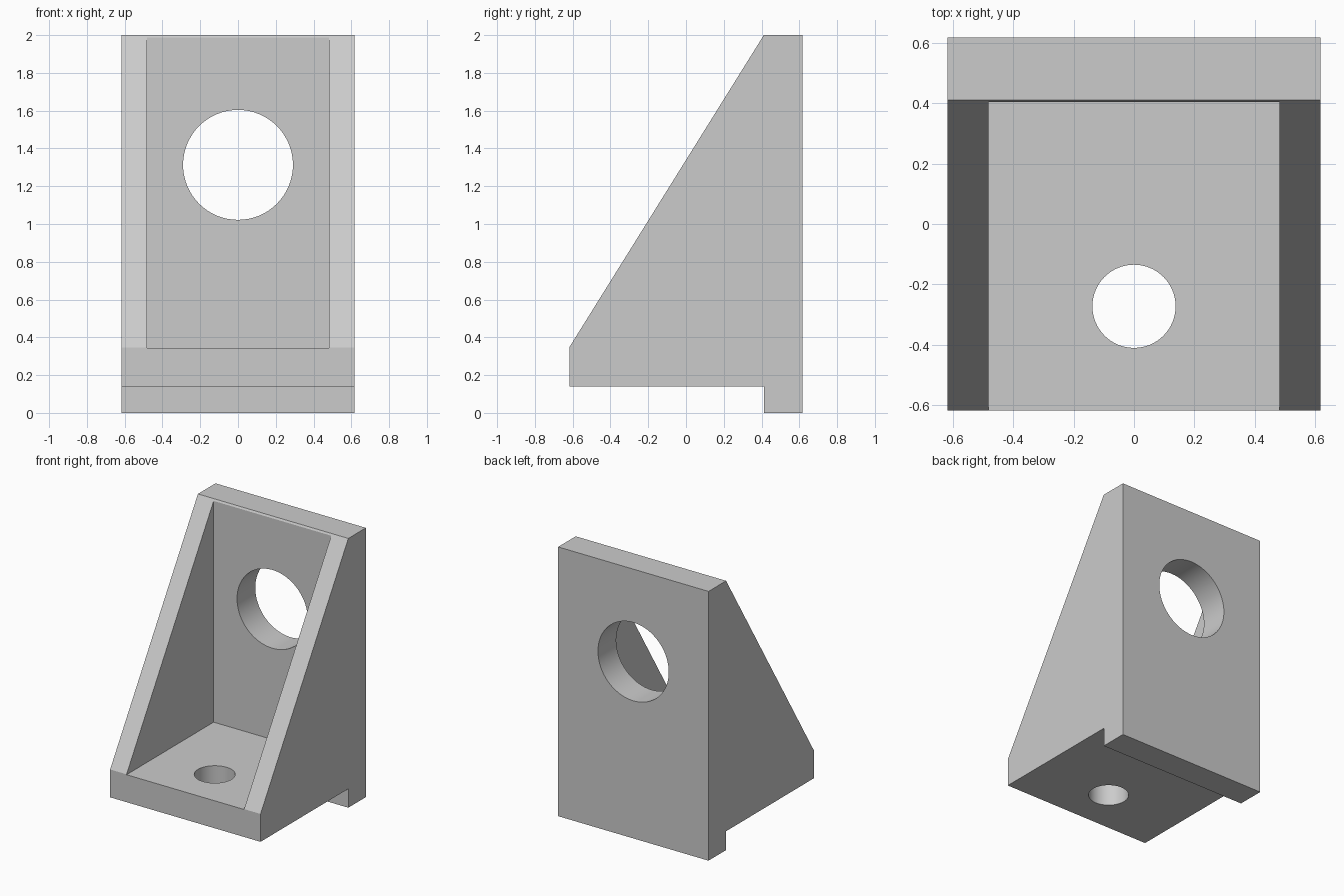
import bpy
import bmesh
import math
from mathutils import Matrix, Vector

if "Cube" in bpy.data.objects:
    bpy.data.objects.remove(bpy.data.objects["Cube"], do_unlink=True)

HALF = 0.618          # half width and half depth
WALL = 0.135          # gusset thickness

grey = bpy.data.materials.new("plain grey")
grey.use_nodes = True
colour = (0.6, 0.6, 0.6, 1)
grey.diffuse_color = colour
grey.node_tree.nodes["Principled BSDF"].inputs["Base Color"].default_value = colour


def make_object(name, bm):
    bmesh.ops.recalc_face_normals(bm, faces=bm.faces)
    mesh = bpy.data.meshes.new(name)
    bm.to_mesh(mesh)
    bm.free()
    mesh.materials.append(grey)
    obj = bpy.data.objects.new(name, mesh)
    bpy.context.collection.objects.link(obj)
    return obj


def extrude_profile(name, points, half_width):
    """Extrude a side profile of (y, z) points across x."""
    bm = bmesh.new()
    face = bm.faces.new([bm.verts.new((-half_width, y, z)) for y, z in points])
    new = bmesh.ops.extrude_face_region(bm, geom=[face])["geom"]
    verts = [v for v in new if isinstance(v, bmesh.types.BMVert)]
    bmesh.ops.translate(bm, verts=verts, vec=(2 * half_width, 0, 0))
    return make_object(name, bm)


def hole_cutter(name, centre, radius, length, axis):
    bm = bmesh.new()
    turn = Vector((0, 0, 1)).rotation_difference(Vector(axis)).to_matrix().to_4x4()
    bmesh.ops.create_cone(bm, cap_ends=True, segments=64, radius1=radius,
                          radius2=radius, depth=length,
                          matrix=Matrix.Translation(centre) @ turn)
    return make_object(name, bm)


# Bracket body: back plate with lower lip, base plate and sloping sides
bracket = extrude_profile("angle_bracket", [
    (-HALF, 0.14), (0.412, 0.14), (0.412, 0), (HALF, 0),
    (HALF, 2), (0.412, 2), (-HALF, 0.347)], HALF)

# Pocket between the gussets, plus the two bolt holes
cutters = [
    extrude_profile("pocket_cutter",
                    [(-1, 0.344), (0.404, 0.344), (0.404, 3), (-1, 3)], HALF - WALL),
    hole_cutter("back_hole_cutter", (0, 0.5, 1.313), 0.291, 0.6, (0, 1, 0)),
    hole_cutter("base_hole_cutter", (0, -0.273, 0.24), 0.138, 0.6, (0, 0, 1)),
]
for cutter in cutters:
    cut = bracket.modifiers.new(cutter.name, "BOOLEAN")
    cut.operation = "DIFFERENCE"
    cut.solver = "EXACT"
    cut.object = cutter

# Bake the cuts, drop the cutters and smooth only the hole walls
bpy.context.view_layer.objects.active = bracket
bracket.select_set(True)
for cutter in cutters:
    bpy.ops.object.modifier_apply(modifier=cutter.name)
    bpy.data.objects.remove(cutter, do_unlink=True)
bpy.ops.object.shade_smooth_by_angle(angle=math.radians(25))
